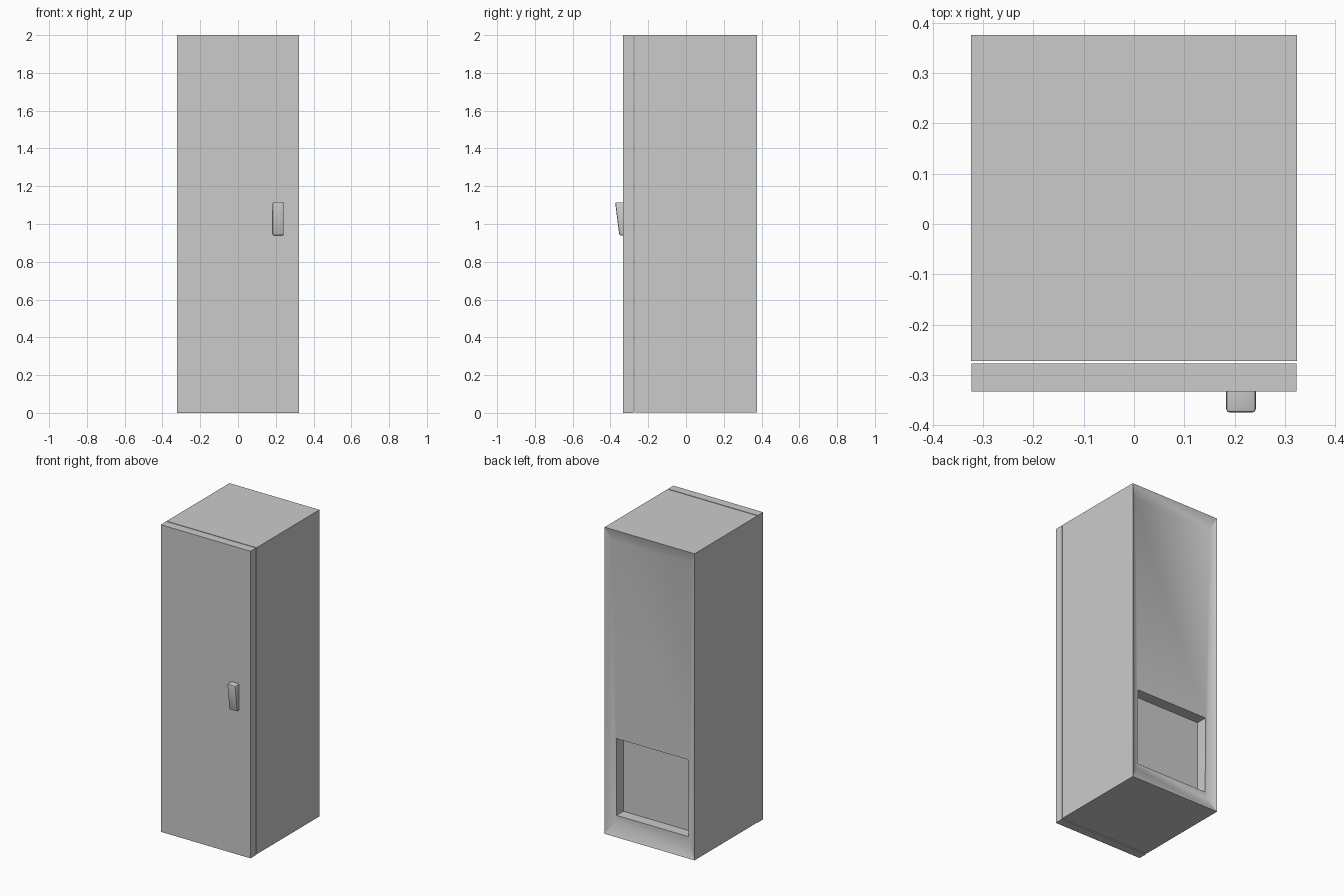
import bpy, bmesh, math

if "Cube" in bpy.data.objects:
    bpy.data.objects.remove(bpy.data.objects["Cube"])

def make_object(name, bm, angle=32):
    bmesh.ops.recalc_face_normals(bm, faces=bm.faces)
    mesh = bpy.data.meshes.new(name)
    bm.to_mesh(mesh)
    bm.free()
    obj = bpy.data.objects.new(name, mesh)
    bpy.context.collection.objects.link(obj)
    bpy.ops.object.select_all(action='DESELECT')
    obj.select_set(True)
    bpy.context.view_layer.objects.active = obj
    bpy.ops.object.shade_smooth_by_angle(angle=math.radians(angle))
    return obj

def loop(bm, half_bottom, half_top, y_bottom, y_top, z0, z1):
    """Rectangular vertex loop in a near-vertical plane."""
    return [bm.verts.new(p) for p in (
        (-half_bottom, y_bottom, z0), (half_bottom, y_bottom, z0),
        (half_top, y_top, z1), (-half_top, y_top, z1))]

def skin(bm, loops):
    """Bridge successive loops and cap both ends."""
    for a, b in zip(loops, loops[1:]):
        for i in range(4):
            j = (i + 1) % 4
            bm.faces.new((a[i], a[j], b[j], b[i]))
    bm.faces.new(loops[0])
    bm.faces.new(loops[-1])

# Cabinet: box, sloping rim around the sunken back panel, compressor recess
bm = bmesh.new()
front, back = -0.272, 0.375
skin(bm, [
    loop(bm, 0.324, 0.324, front, front, 0.003, 2.0),
    loop(bm, 0.324, 0.324, back, back, 0.003, 2.0),
    loop(bm, 0.056, 0.036, 0, 0, 0, 0) and
    loop(bm, 0.270, 0.288, back - 0.032, back - 0.020, 0.09, 1.92),
    loop(bm, 0.260, 0.260, back - 0.032, back - 0.0285, 0.128, 0.63),
    loop(bm, 0.260, 0.260, back - 0.102, back - 0.102, 0.128, 0.63),
])
bmesh.ops.delete(bm, geom=[v for v in bm.verts if not v.link_faces], context='VERTS')
make_object("cabinet", bm)

# Door: slab separated from the cabinet by a thin gap
bm = bmesh.new()
skin(bm, [loop(bm, 0.323, 0.323, y, y, 0.0, 2.0) for y in (-0.333, -0.277)])
make_object("door", bm)

# Handle: wedge, thicker at the top, with softened edges
bm = bmesh.new()
profile = [(-0.328, 0.94), (-0.353, 0.94), (-0.375, 1.115), (-0.328, 1.115)]
sides = [[bm.verts.new((x, y, z)) for y, z in profile] for x in (0.183, 0.242)]
skin(bm, sides)
outer = [e for e in bm.edges if any(v.co.y < -0.34 for v in e.verts)]
bmesh.ops.bevel(bm, geom=outer, offset=0.007, segments=2, profile=0.5, affect='EDGES')
make_object("handle", bm, 40)
